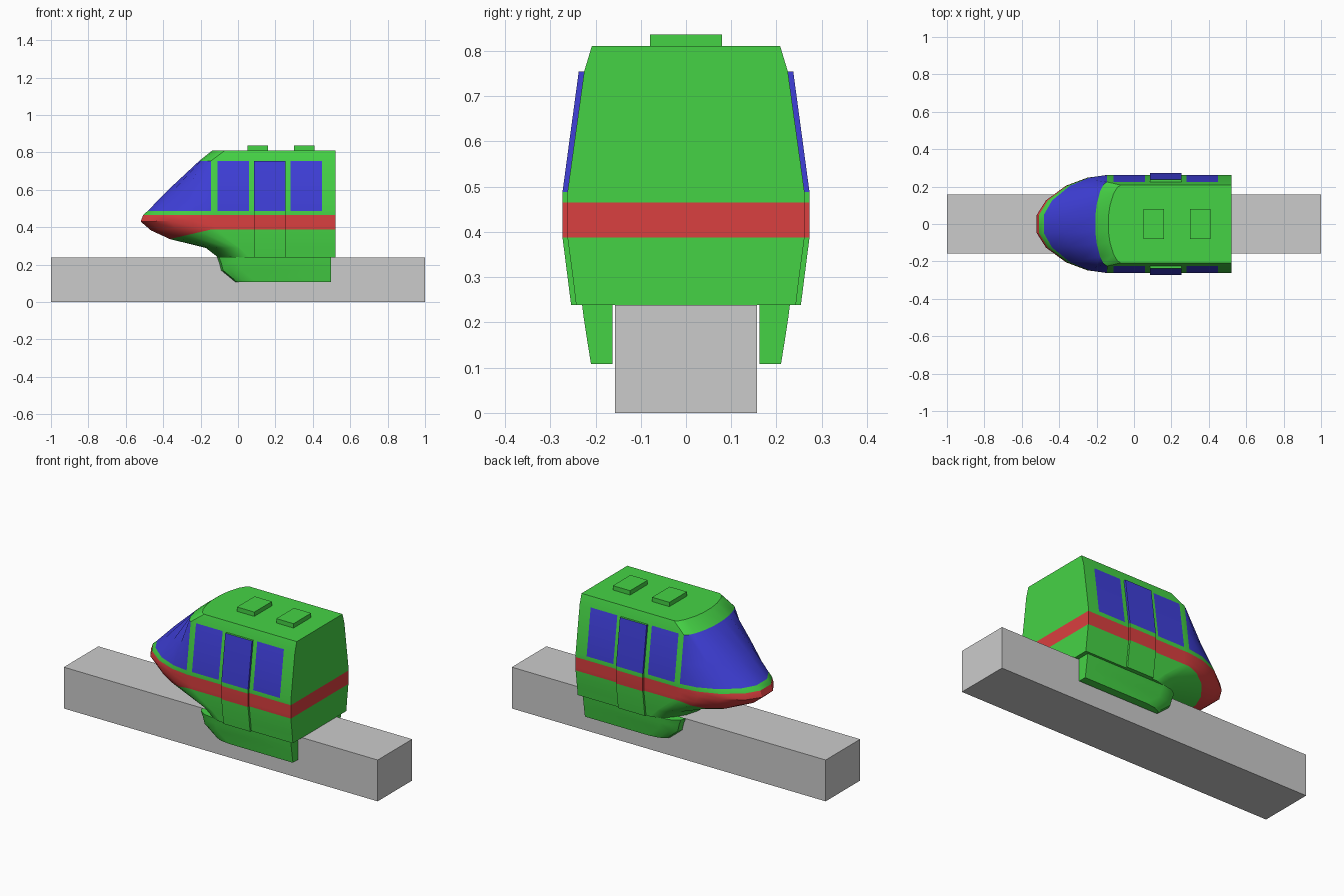
import bpy, bmesh

if "Cube" in bpy.data.objects:
    bpy.data.objects.remove(bpy.data.objects["Cube"])


def material(name, rgb):
    m = bpy.data.materials.new(name)
    m.diffuse_color = (*rgb, 1)
    m.use_nodes = True
    m.node_tree.nodes["Principled BSDF"].inputs["Base Color"].default_value = m.diffuse_color
    return m


MATS = [material("green_paint", (0.06, 0.65, 0.06)),
        material("red_paint", (0.7, 0.05, 0.05)),
        material("blue_glass", (0.05, 0.05, 0.7))]
GREEN, RED, BLUE = 0, 1, 2


def loft(name, rings, colour=None, mirror=False, smooth=True):
    """Skin a stack of equal-length rings; colour(row, segment) picks a material."""
    bm = bmesh.new()
    rows = [[bm.verts.new(p) for p in ring] for ring in rings]
    n = len(rows[0])
    for r in range(len(rows) - 1):
        for i in range(n):
            k = (i + 1) % n
            f = bm.faces.new((rows[r][i], rows[r][k], rows[r + 1][k], rows[r + 1][i]))
            f.material_index = colour(r, i) if colour else 0
    bm.faces.new(rows[0][::-1])
    bm.faces.new(rows[-1])
    bmesh.ops.recalc_face_normals(bm, faces=bm.faces)
    mesh = bpy.data.meshes.new(name)
    bm.to_mesh(mesh)
    bm.free()
    ob = bpy.data.objects.new(name, mesh)
    bpy.context.collection.objects.link(ob)
    if colour:
        for m in MATS:
            mesh.materials.append(m)
    if smooth:
        bpy.ops.object.select_all(action='DESELECT')
        ob.select_set(True)
        bpy.context.view_layer.objects.active = ob
        bpy.ops.object.shade_smooth_by_angle(angle=0.5)
    if mirror:
        ob.modifiers.new("mirror", 'MIRROR').use_axis = (False, True, False)
    return ob


def all_green(row, seg):
    return GREEN


def box(name, x0, x1, w, z0, z1, colour=None):
    rings = [[(x0, -w, z), (x1, -w, z), (x1, w, z), (x0, w, z)] for z in (z0, z1)]
    return loft(name, rings, colour, smooth=False)


# Track beam
box("track_beam", -1, 1, 0.157, 0, 0.238)

# Cab shell: horizontal outlines with a rounded nose at the -x end
NOSE = [(1, 0.187), (0.87, 0.48), (0.587, 0.78), (0.28, 0.945), (0, 1)]
COLS = [-0.11, 0.06, 0.085, 0.255, 0.28, 0.45, 0.52]
# side z, nose z, nose x, x where the nose curve starts, half width
LEVELS = [(0.239, 0.239, -0.107, 0.05, 0.243),
          (0.290, 0.289, -0.171, 0.00, 0.249),
          (0.388, 0.337, -0.364, -0.144, 0.262),
          (0.410, 0.383, -0.465, -0.144, 0.262),
          (0.440, 0.430, -0.520, -0.144, 0.262),
          (0.465, 0.465, -0.508, -0.144, 0.262),
          (0.488, 0.488, -0.482, -0.144, 0.262),
          (0.600, 0.600, -0.373, -0.144, 0.2465),
          (0.755, 0.755, -0.207, -0.144, 0.225),
          (0.811, 0.811, -0.137, -0.07, 0.208)]


def shell_ring(z_side, z_nose, x_nose, x_start, w):
    half = [(x_start + (x_nose - x_start) * s, w * t, z_side + (z_nose - z_side) * s)
            for s, t in NOSE]
    half += [(max(x, x_start + 0.01 * (i + 1)), w, z_side) for i, x in enumerate(COLS)]
    return half + [(x, -y, z) for x, y, z in reversed(half)]


SEGS = 2 * (len(NOSE) + len(COLS))


def shell_colour(row, seg):
    if 2 <= row <= 4:                      # stripe
        return RED
    j = min(seg, SEGS - 2 - seg)           # same index on both sides, -1 at the tip
    if row in (6, 7) and (j < 4 or j in (5, 9)):   # windscreen and side windows
        return BLUE
    return GREEN


loft("cab_shell", [shell_ring(*lv) for lv in LEVELS], shell_colour)

# Side doors, standing slightly proud of the shell
DOOR = [(0.239, 0.254), (0.388, 0.273), (0.465, 0.273), (0.488, 0.273), (0.755, 0.237)]
loft("side_doors",
     [[(0.085, 0.2, z), (0.255, 0.2, z), (0.255, y, z), (0.085, y, z)] for z, y in DOOR],
     lambda row, seg: (GREEN, RED, GREEN, BLUE)[row], mirror=True)

# Skirts hanging either side of the beam
SKIRT = [(0.108, -0.015, 0.21), (0.17, -0.09, 0.22), (0.21, -0.1, 0.226), (0.242, -0.112, 0.23)]
loft("side_skirts",
     [[(x, 0.163, z), (x + 0.01, 0.163 + (y - 0.163) * 0.45, z),
       (x + 0.05, 0.163 + (y - 0.163) * 0.85, z), (x + 0.11, y, z),
       (0.497, y, z), (0.497, 0.163, z)] for z, x, y in SKIRT],
     all_green, mirror=True)

# Roof units
for i, x in enumerate((0.05, 0.30)):
    box(f"roof_unit_{i + 1}", x, x + 0.11, 0.08, 0.8, 0.836, all_green)
